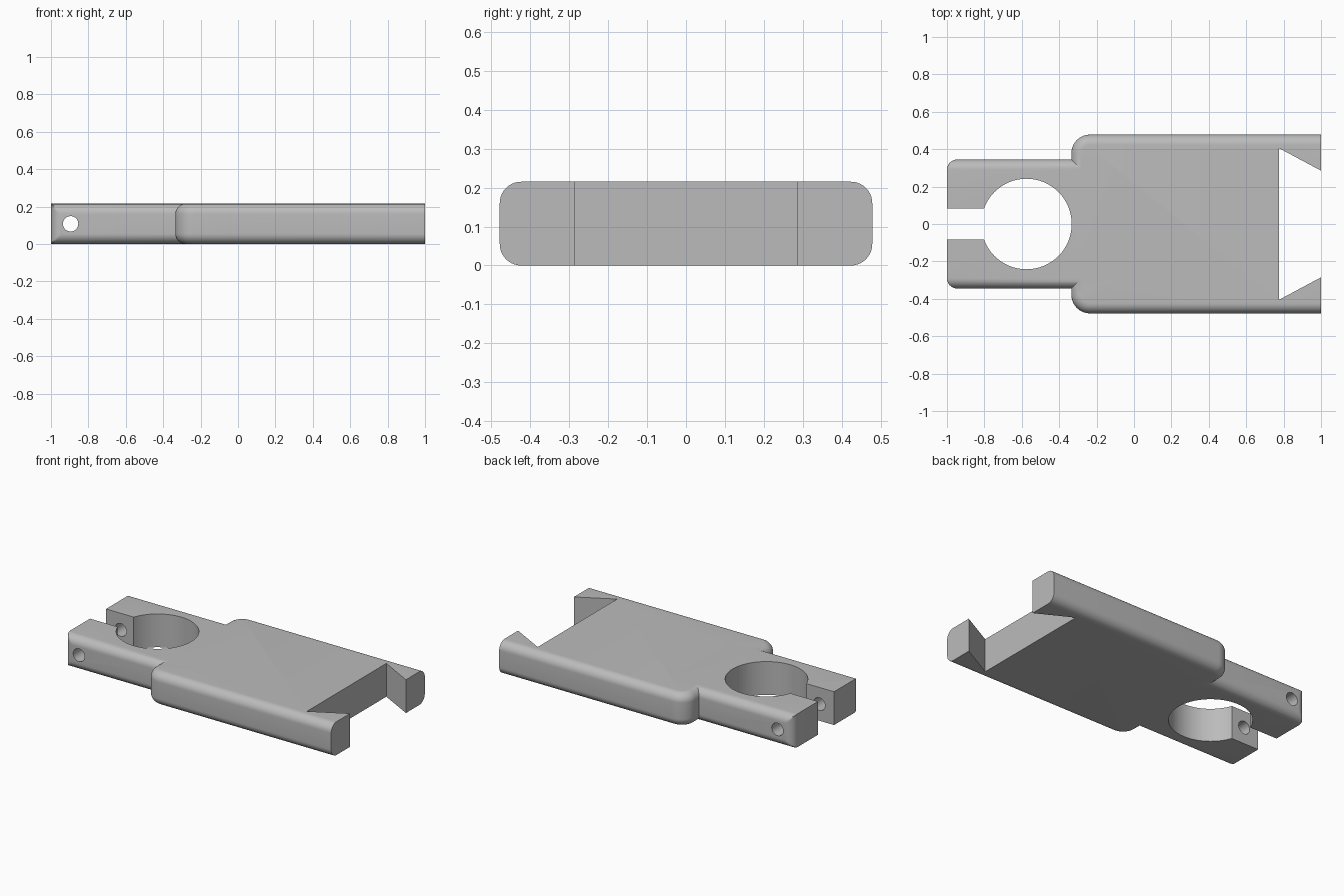
import bpy
import bmesh
from math import sin, cos, pi

cube = bpy.data.objects.get("Cube")
if cube:
    bpy.data.objects.remove(cube)

HEIGHT = 0.215
FILLET = 0.055
STEPS = 10

grey = bpy.data.materials.new("plain grey")
grey.use_nodes = True
colour = (0.5, 0.5, 0.5, 1)
grey.diffuse_color = colour
grey.node_tree.nodes["Principled BSDF"].inputs["Base Color"].default_value = colour


def quarter():
    return [pi / 2 * i / STEPS for i in range(STEPS + 1)]


def stack(name, loops):
    """Solid made from horizontal outlines given as (z, [(x, y), ...])."""
    bm = bmesh.new()
    rings = [[bm.verts.new((x, y, z)) for x, y in pts] for z, pts in loops]
    n = len(rings[0])
    for low, high in zip(rings, rings[1:]):
        for i in range(n):
            j = (i + 1) % n
            bm.faces.new((low[i], low[j], high[j], high[i]))
    bm.faces.new(rings[0][::-1])
    bm.faces.new(rings[-1])
    bmesh.ops.recalc_face_normals(bm, faces=bm.faces)
    mesh = bpy.data.meshes.new(name)
    bm.to_mesh(mesh)
    bm.free()
    mesh.materials.append(grey)
    obj = bpy.data.objects.new(name, mesh)
    bpy.context.collection.objects.link(obj)
    return obj


def filleted(name, outline):
    """Stack an outline whose top and bottom edges are rounded over."""
    low = [(FILLET * (1 - sin(t)), FILLET * (1 - cos(t))) for t in reversed(quarter())]
    levels = low + [(HEIGHT - z, inset) for z, inset in reversed(low)]
    loops = []
    for z, inset in levels:
        half = outline(inset)
        loops.append((z, half + [(x, -y) for x, y in reversed(half)]))
    return stack(name, loops)


def body_outline(inset, left=-0.335, wide=0.478, corner=0.1):
    arc = [(left + corner - (corner - inset) * sin(t),
            wide - corner + (corner - inset) * cos(t)) for t in quarter()]
    return [(1, wide - inset)] + arc


def neck_outline(inset, left=-1, wide=0.345):
    arc = [(left + FILLET * (1 - sin(t)),
            min(wide - inset, wide - FILLET * (1 - cos(t)))) for t in quarter()]
    return [(-0.1, wide - inset)] + arc


def prism(name, pts):
    return stack(name, [(-0.1, pts), (HEIGHT + 0.1, pts)])


def cylinder(name, radius, depth, location, rotation=(0, 0, 0)):
    bpy.ops.mesh.primitive_cylinder_add(vertices=64, radius=radius, depth=depth,
                                        location=location, rotation=rotation)
    obj = bpy.context.object
    obj.name = name
    obj.data.materials.append(grey)
    return obj


def combine(target, other, operation):
    mod = target.modifiers.new(other.name, 'BOOLEAN')
    mod.operation = operation
    mod.solver = 'EXACT'
    mod.object = other
    bpy.context.view_layer.objects.active = target
    bpy.ops.object.modifier_apply(modifier=mod.name)
    bpy.data.objects.remove(other)


# Wide body joined to the narrower clamp neck
clamp = filleted("clamp_plate", body_outline)
combine(clamp, filleted("neck", neck_outline), 'UNION')

# Round bore, clamp slot, cross bolt hole and dovetail notch
combine(clamp, cylinder("bore", 0.242, 1, (-0.575, 0, HEIGHT / 2)), 'DIFFERENCE')
slot = [(-1.1, -0.082), (-0.6, -0.082), (-0.6, 0.082), (-1.1, 0.082)]
combine(clamp, prism("slot", slot), 'DIFFERENCE')
combine(clamp, cylinder("bolt_hole", 0.041, 2, (-0.895, 0, HEIGHT / 2), (pi / 2, 0, 0)),
        'DIFFERENCE')
slope = (0.405 - 0.285) / (1 - 0.776)
mouth = 0.285 - 0.1 * slope
dovetail = [(0.776, -0.405), (1.1, -mouth), (1.1, mouth), (0.776, 0.405)]
combine(clamp, prism("dovetail", dovetail), 'DIFFERENCE')

# Smooth fillets and bores, crisp edges elsewhere
bpy.ops.object.select_all(action='DESELECT')
clamp.select_set(True)
bpy.context.view_layer.objects.active = clamp
bpy.ops.object.shade_smooth_by_angle()
